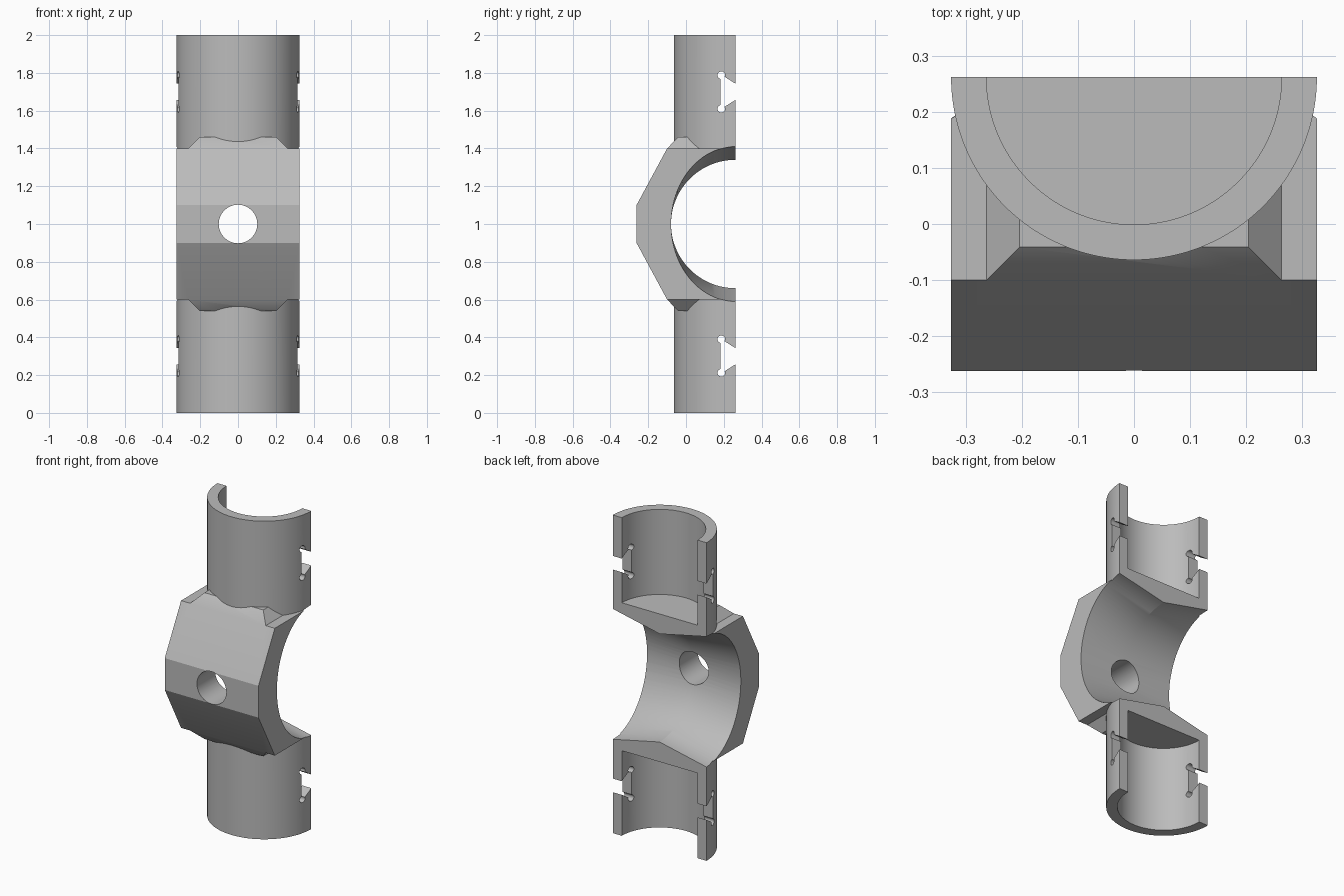
import bpy, bmesh, math
from mathutils import Matrix, Vector

cube = bpy.data.objects.get("Cube")
if cube:
    bpy.data.objects.remove(cube, do_unlink=True)

BACK, R_OUT, R_IN = 0.262, 0.326, 0.263
SEG = 96

grey = bpy.data.materials.new("plain grey")
grey.use_nodes = True
colour = (0.5, 0.5, 0.5, 1)
grey.diffuse_color = colour
grey.node_tree.nodes["Principled BSDF"].inputs["Base Color"].default_value = colour


def loft(name, rings):
    """Closed solid through a list of equally long rings of points."""
    bm = bmesh.new()
    loops = [[bm.verts.new(p) for p in ring] for ring in rings]
    n = len(loops[0])
    for a, b in zip(loops, loops[1:]):
        for i in range(n):
            j = (i + 1) % n
            bm.faces.new((a[i], a[j], b[j], b[i]))
    bm.faces.new(loops[0])
    bm.faces.new(loops[-1])
    bmesh.ops.recalc_face_normals(bm, faces=bm.faces)
    mesh = bpy.data.meshes.new(name)
    bm.to_mesh(mesh)
    bm.free()
    mesh.materials.append(grey)
    ob = bpy.data.objects.new(name, mesh)
    bpy.context.collection.objects.link(ob)
    return ob


def prism_x(name, profile, half):
    """Extrude a (y, z) profile across x."""
    return loft(name, [[(x, y, z) for y, z in profile] for x in (-half, half)])


def cylinder(name, r, start, end, seg=SEG):
    start, end = Vector(start), Vector(end)
    turn = (end - start).to_track_quat('Z', 'Y')
    ring = [turn @ Vector((r * math.cos(t), r * math.sin(t), 0))
            for t in (2 * math.pi * i / seg for i in range(seg))]
    return loft(name, [[p + c for p in ring] for c in (start, end)])


def flip(ob):
    """Copy a part mirrored about the middle height."""
    twin = ob.copy()
    twin.data = ob.data.copy()
    bpy.context.collection.objects.link(twin)
    twin.data.transform(Matrix.Translation((0, 0, 2)) @ Matrix.Scale(-1, 4, (0, 0, 1)))
    twin.data.flip_normals()
    return twin


# Pipe body
body = cylinder("pipe_clamp", R_OUT, (0, BACK, 0), (0, BACK, 2), 2 * SEG)

# Faceted middle block
block = prism_x("middle_block", [(-.262, .9), (-.262, 1.1), (-.1, 1.4),
                                 (.24, 1.4), (.24, .6), (-.1, .6)], R_OUT)

# Sloped collars joining block and pipe
collar = loft("collar", [[(-x, y, z), (x, y, z), (x, .2, z), (-x, .2, z)]
                         for x, y, z in ((.304, -.141, 1.36), (.263, -.1, 1.4), (.204, -.041, 1.46))])
# keep the hidden foot inside the block
for v in collar.data.vertices:
    if v.co.z < 1.39:
        v.co.x *= .8
        v.co.y = max(v.co.y, -.07)
solids = [block, collar, flip(collar)]

# Flared cross bore, narrowest in the middle
bore_rings = []
for x in (-.4, 0, .4):
    rz = .34 + .07 * abs(x) / R_OUT
    bore_rings.append([(x, BACK + .341 * math.cos(t), 1 + rz * math.sin(t))
                       for t in (2 * math.pi * i / SEG for i in range(SEG))])
cutters = [loft("cross_bore", bore_rings)]

# Front hole
cutters.append(cylinder("front_hole", .102, (0, -.4, 1), (0, .2, 1), 64))

# Pockets in the pipe ends
pocket = cylinder("pocket", R_IN, (0, BACK, 1.465), (0, BACK, 2.1), 2 * SEG)
cutters += [pocket, flip(pocket)]

# Dovetail clip notches with relief holes
notch = prism_x("clip_notch", [(.182, 1.615), (.2, 1.618), (.322, 1.695),
                               (.322, 1.705), (.2, 1.782), (.182, 1.785)], .5)
cutters += [notch, flip(notch)]
for z in (1.61, 1.788):
    relief = cylinder("relief_hole", .02, (-.5, .187, z), (.5, .187, z), 24)
    cutters += [relief, flip(relief)]

# Flat back
cutters.append(prism_x("back_cut", [(BACK, -.2), (BACK, 2.2), (.8, 2.2), (.8, -.2)], .7))


def combine(target, tool, operation):
    mod = target.modifiers.new(operation, 'BOOLEAN')
    mod.operation = operation
    mod.solver = 'EXACT'
    mod.object = tool
    bpy.context.view_layer.objects.active = target
    bpy.ops.object.modifier_apply(modifier=mod.name)
    bpy.data.objects.remove(tool, do_unlink=True)


for part in solids:
    combine(body, part, 'UNION')
for part in cutters:
    combine(body, part, 'DIFFERENCE')

bpy.ops.object.select_all(action='DESELECT')
body.select_set(True)
bpy.context.view_layer.objects.active = body
bpy.ops.object.shade_smooth_by_angle(angle=math.radians(20))
